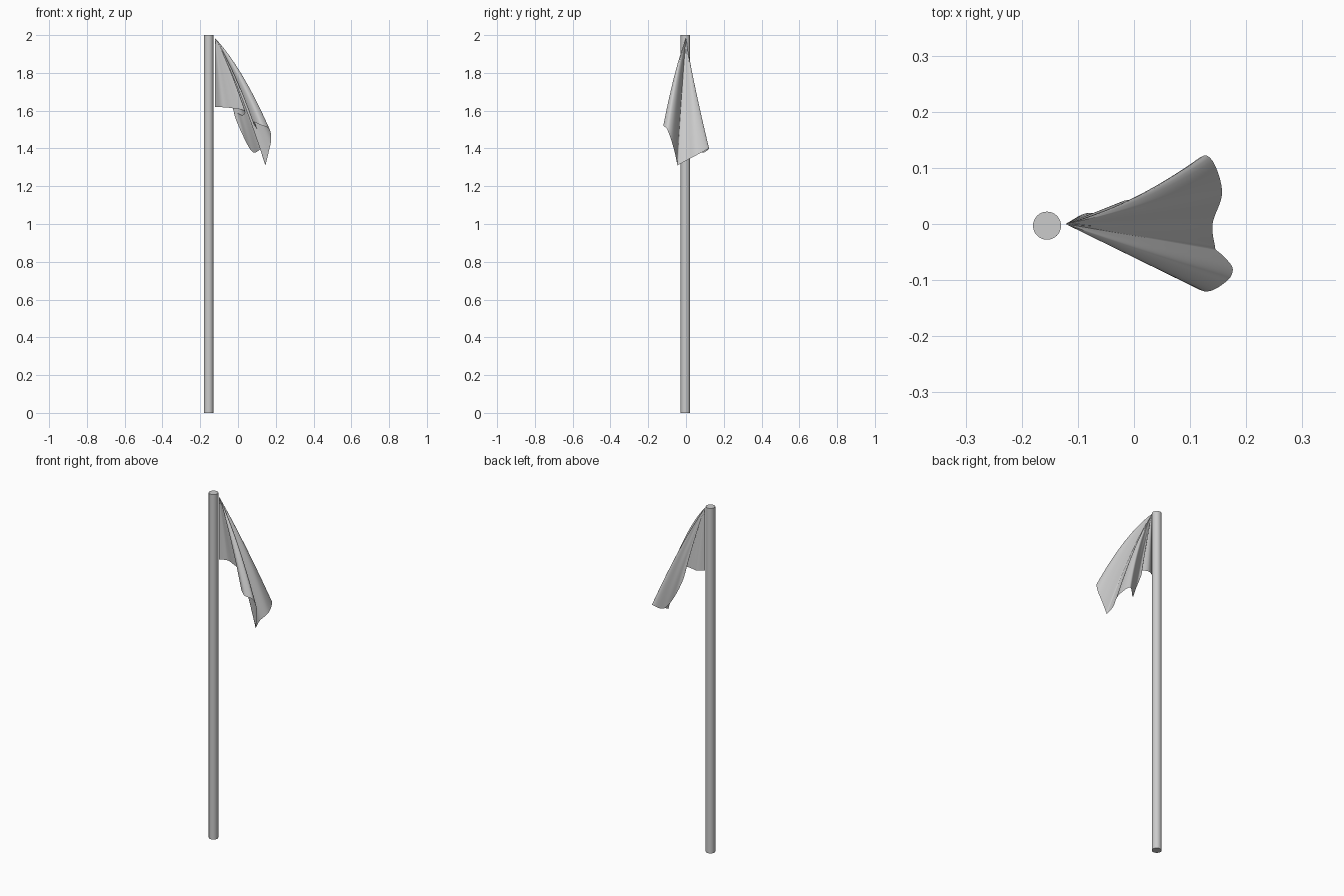
import bpy, bmesh
from mathutils import Vector

if "Cube" in bpy.data.objects:
    bpy.data.objects.remove(bpy.data.objects["Cube"])

# pole
bpy.ops.mesh.primitive_cylinder_add(vertices=32, radius=0.025, depth=2, location=(-0.155, -0.003, 1))
pole = bpy.context.object
pole.name = "pole"
bpy.ops.object.shade_smooth_by_angle()

# hanging flag: folds fan out from the top hoist corner to the free cloth edge
TOP = Vector((-0.122, 0, 1.985))
fly_edge = [(0.10, -0.055, 1.505), (0.08, -0.085, 1.54), (0.125, -0.12, 1.522),
            (0.165, -0.102, 1.505), (0.176, -0.08, 1.45), (0.162, -0.06, 1.38),
            (0.145, -0.045, 1.31)]
bottom_edge = [(0.145, -0.045, 1.31), (0.14, 0.0, 1.335), (0.157, 0.06, 1.367),
               (0.13, 0.122, 1.40), (0.08, 0.085, 1.38), (0.03, 0.05, 1.46),
               (-0.02, 0.04, 1.585), (0.025, 0.025, 1.575), (0.035, -0.012, 1.60),
               (-0.03, 0.004, 1.613), (-0.08, 0.02, 1.618), (-0.122, 0, 1.62)]


def smooth_path(points, steps=7):
    """Catmull-Rom samples through the points."""
    p = [Vector(q) for q in points]
    p = [2 * p[0] - p[1]] + p + [2 * p[-1] - p[-2]]
    out = []
    for i in range(1, len(p) - 2):
        a, b, c, d = p[i - 1:i + 3]
        for k in range(steps):
            t = k / steps
            out.append(0.5 * (2 * b + (c - a) * t + (2 * a - 5 * b + 4 * c - d) * t ** 2
                              + (3 * b - a - 3 * c + d) * t ** 3))
    return out + [p[-2]]


edge = smooth_path(fly_edge)[:-1] + smooth_path(bottom_edge)
ROWS = 20
bm = bmesh.new()
apex = bm.verts.new(TOP)
rows = []
for r in range(1, ROWS + 1):
    t = r / ROWS
    row = []
    for e in edge:
        v = TOP.lerp(e, t)
        v.z += 0.18 * t * (1 - t) * (e.x + 0.122) / 0.3
        if e.y > 0.05:
            v.y *= 1 - (1 - t) * 0.45 * min(1, (e.y - 0.05) / 0.05)
        row.append(bm.verts.new(v))
    rows.append(row)
for i in range(len(edge) - 1):
    bm.faces.new((apex, rows[0][i], rows[0][i + 1]))
    for a, b in zip(rows, rows[1:]):
        bm.faces.new((a[i], b[i], b[i + 1], a[i + 1]))
bmesh.ops.recalc_face_normals(bm, faces=bm.faces)
mesh = bpy.data.meshes.new("flag")
bm.to_mesh(mesh)
bm.free()
for f in mesh.polygons:
    f.use_smooth = True
flag = bpy.data.objects.new("flag", mesh)
bpy.context.collection.objects.link(flag)
